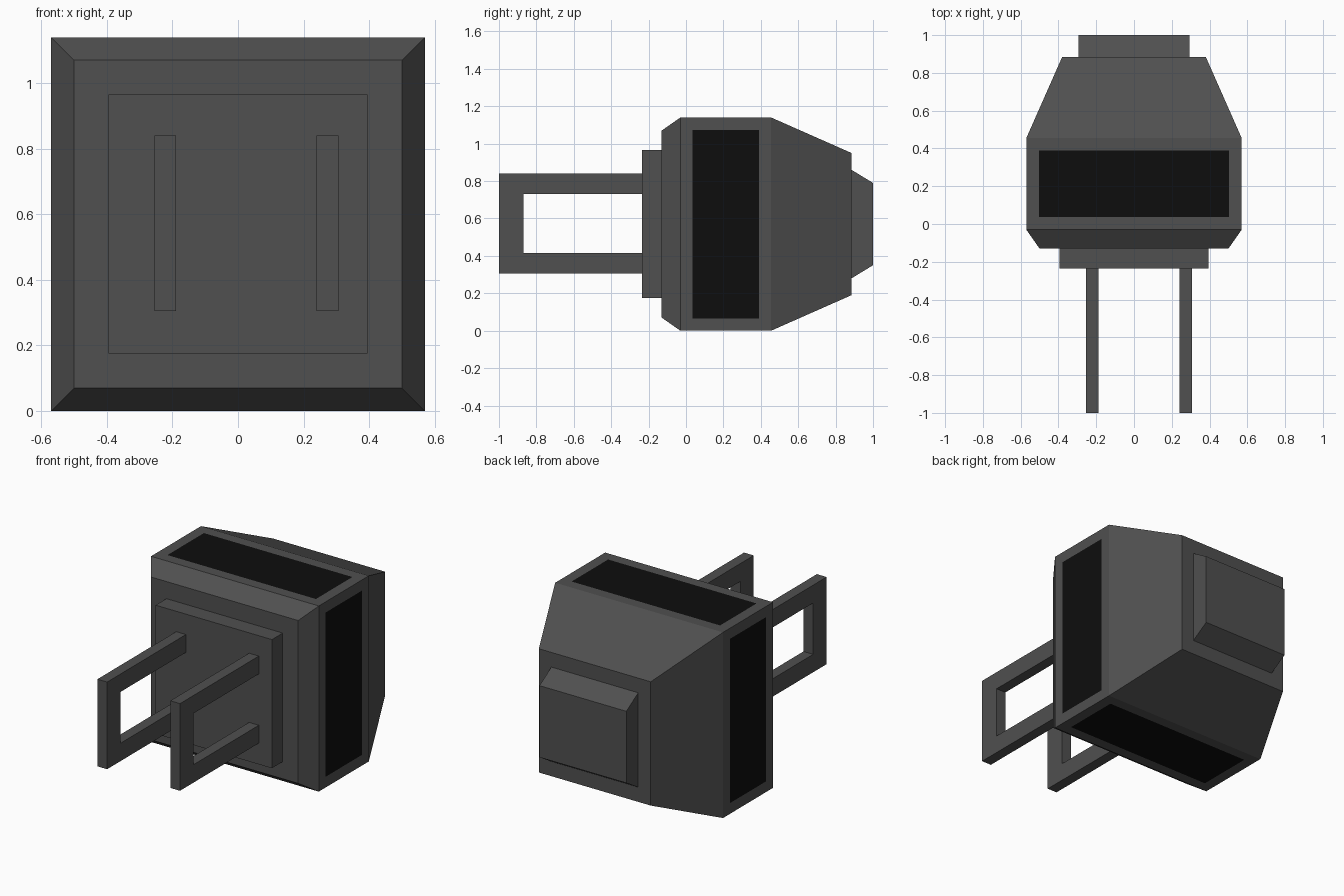
import bpy, bmesh

if "Cube" in bpy.data.objects:
    bpy.data.objects.remove(bpy.data.objects["Cube"])

ZC = 0.57  # height of the plug's centre line


def material(name, v):
    m = bpy.data.materials.new(name)
    m.diffuse_color = (v, v, v, 1)
    m.use_nodes = True
    m.node_tree.nodes["Principled BSDF"].inputs["Base Color"].default_value = m.diffuse_color
    return m


GREY = material("dark_grey", 0.08)
BLACK = material("black_grip", 0.004)


def finish(name, bm, mats=(GREY,)):
    bmesh.ops.recalc_face_normals(bm, faces=bm.faces)
    me = bpy.data.meshes.new(name)
    bm.to_mesh(me)
    bm.free()
    for m in mats:
        me.materials.append(m)
    ob = bpy.data.objects.new(name, me)
    bpy.context.collection.objects.link(ob)
    return ob


def loft(sections):
    """Rectangular sections (y, half width, half height) joined along y."""
    bm = bmesh.new()
    rings = [[bm.verts.new((sx * w, y, ZC + sz * h))
              for sx, sz in ((-1, -1), (1, -1), (1, 1), (-1, 1))]
             for y, w, h in sections]
    bands = []
    for a, b in zip(rings, rings[1:]):
        bands.append([bm.faces.new((a[i], a[(i + 1) % 4], b[(i + 1) % 4], b[i]))
                      for i in range(4)])
    bm.faces.new(rings[0])
    bm.faces.new(rings[-1])
    return bm, bands


# Housing with a black grip panel inset flush on its four flat sides
bm, bands = loft([(-0.13, 0.50, 0.50), (-0.03, 0.57, 0.57),
                  (0.455, 0.57, 0.57), (0.885, 0.38, 0.38)])
bmesh.ops.recalc_face_normals(bm, faces=bm.faces)
bmesh.ops.inset_individual(bm, faces=bands[1], thickness=0.093)
for f in bands[1]:
    f.material_index = 1
finish("housing", bm, (GREY, BLACK))

# Raised plate that carries the prongs
finish("front_plate", loft([(-0.235, 0.395, 0.395), (-0.13, 0.395, 0.395)])[0])

# Back cap, tapering in height only
finish("back_cap", loft([(0.885, 0.295, 0.29), (1.0, 0.295, 0.22)])[0])

# Two U-shaped prongs, extruded across x
U = [(-0.235, 0.305), (-1.0, 0.305), (-1.0, 0.84), (-0.235, 0.84),
     (-0.235, 0.73), (-0.87, 0.73), (-0.87, 0.415), (-0.235, 0.415)]
for name, x in (("left_prong", -0.255), ("right_prong", 0.24)):
    bm = bmesh.new()
    face = bm.faces.new([bm.verts.new((x, y, z)) for y, z in U])
    ext = bmesh.ops.extrude_face_region(bm, geom=[face], use_keep_orig=True)
    bmesh.ops.translate(bm, vec=(0.066, 0, 0),
                        verts=[v for v in ext["geom"] if isinstance(v, bmesh.types.BMVert)])
    finish(name, bm)
